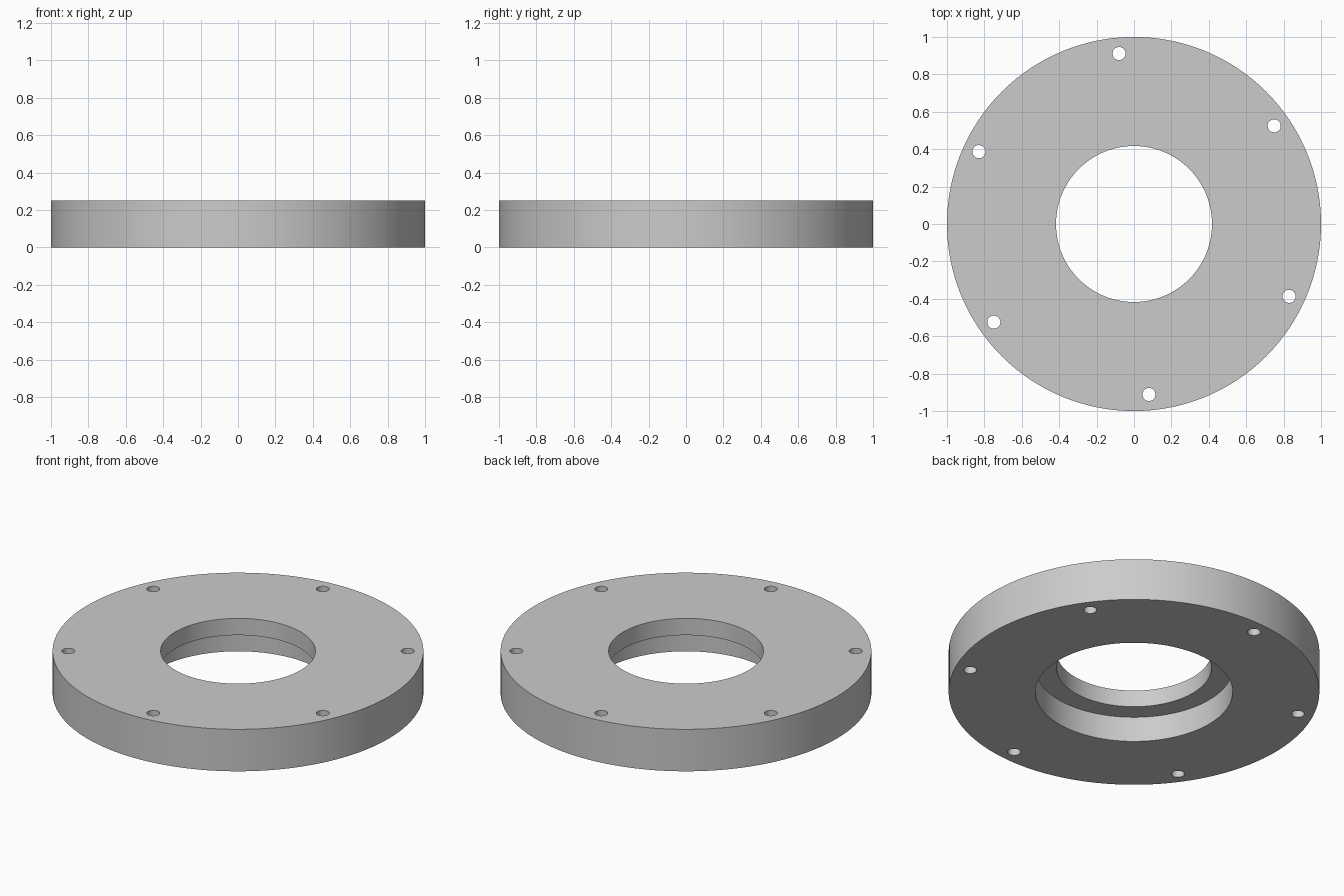
import bpy, bmesh, math
from mathutils import Matrix, Vector

cube = bpy.data.objects.get("Cube")
if cube:
    bpy.data.objects.remove(cube, do_unlink=True)

OUTER_R, BORE_R, RECESS_R = 1.0, 0.417, 0.532
HEIGHT, RECESS_DEPTH = 0.25, 0.15
HOLE_R, HOLE_CIRCLE_R, HOLE_COUNT, HOLE_START = 0.035, 0.915, 6, 35
SEGMENTS = 128

grey = bpy.data.materials.new("plain_grey")
grey.use_nodes = True
colour = (0.6, 0.6, 0.6, 1)
grey.diffuse_color = colour
grey.node_tree.nodes["Principled BSDF"].inputs["Base Color"].default_value = colour


def make_object(name, bm):
    bmesh.ops.recalc_face_normals(bm, faces=bm.faces)
    mesh = bpy.data.meshes.new(name)
    bm.to_mesh(mesh)
    bm.free()
    mesh.materials.append(grey)
    obj = bpy.data.objects.new(name, mesh)
    bpy.context.collection.objects.link(obj)
    return obj


# Flange ring: stepped cross-section turned around the z axis
profile = [(OUTER_R, 0), (OUTER_R, HEIGHT), (BORE_R, HEIGHT),
           (BORE_R, RECESS_DEPTH), (RECESS_R, RECESS_DEPTH), (RECESS_R, 0)]
bm = bmesh.new()
verts = [bm.verts.new((r, 0, z)) for r, z in profile]
edges = [bm.edges.new((v, verts[i - 1])) for i, v in enumerate(verts)]
bmesh.ops.spin(bm, geom=verts + edges, cent=(0, 0, 0), axis=(0, 0, 1),
               angle=math.tau, steps=SEGMENTS, use_merge=True)
bmesh.ops.remove_doubles(bm, verts=bm.verts, dist=1e-5)
flange = make_object("flange_ring", bm)

# Bolt hole cutters, evenly spaced near the rim
bm = bmesh.new()
for i in range(HOLE_COUNT):
    angle = math.radians(HOLE_START + i * 360 / HOLE_COUNT)
    centre = Vector((math.cos(angle), math.sin(angle), 0)) * HOLE_CIRCLE_R
    centre.z = HEIGHT / 2
    bmesh.ops.create_cone(bm, cap_ends=True, segments=32, radius1=HOLE_R,
                          radius2=HOLE_R, depth=HEIGHT * 2,
                          matrix=Matrix.Translation(centre))
cutter = make_object("bolt_hole_cutter", bm)
cutter.hide_render = True

# Cut the holes through the ring
cut = flange.modifiers.new("bolt_holes", 'BOOLEAN')
cut.operation = 'DIFFERENCE'
cut.solver = 'EXACT'
cut.object = cutter
bpy.ops.object.select_all(action='DESELECT')
flange.select_set(True)
bpy.context.view_layer.objects.active = flange
bpy.ops.object.modifier_apply(modifier=cut.name)
bpy.data.objects.remove(cutter, do_unlink=True)

# Smooth round walls with crisp rims
bpy.ops.object.shade_smooth_by_angle(angle=math.radians(30))
